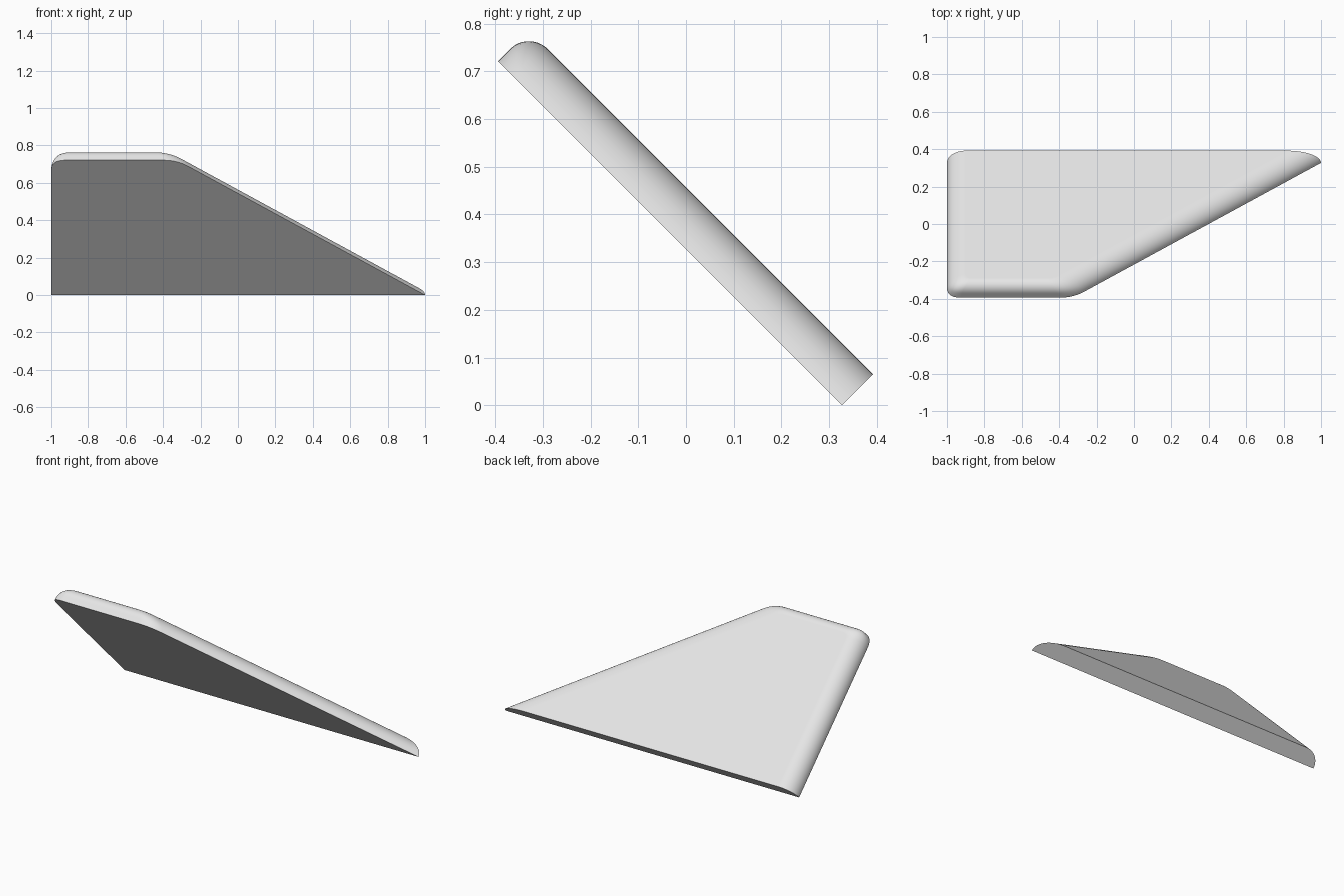
import bpy, bmesh, math
from mathutils import Vector

cube = bpy.data.objects.get("Cube")
if cube:
    bpy.data.objects.remove(cube, do_unlink=True)

SPAN = 1.02        # length up the slope
THICK = 0.092      # slab thickness
SWEEP = 1.326      # sideways run of the slanted edge
TIP_R = 0.056      # rounding of the upper edge
LAYERS, CORNER = 14, 7

# Slab axes: up the slope and out of the upper face
ROOT = Vector((0, 0.327, 0))
UP = Vector((0, -1, 1)).normalized()
OUT = Vector((0, 1, 1)).normalized()


def place(p, w):
    return ROOT + Vector((p.x, 0, 0)) + UP * p.y + OUT * w


def round_corner(before, corner, after, r):
    """Points of a soft curve replacing a corner."""
    a = corner + (before - corner).normalized() * r
    b = corner + (after - corner).normalized() * r
    steps = [i / CORNER for i in range(CORNER + 1)]
    return [a * (1 - s) ** 2 + corner * 2 * s * (1 - s) + b * s * s for s in steps]


def outline(angle):
    """Outline of one layer, inset on every edge but the root."""
    w = THICK * math.sin(angle)
    inset = 1 - math.cos(angle)
    rise = max(0, w - (THICK - TIP_R))
    top = SPAN - TIP_R + math.sqrt(max(0, TIP_R ** 2 - rise ** 2))
    left = -1 + 0.1 * inset
    right = 1 - 0.18 * inset
    a, b = Vector((left, 0)), Vector((right, 0))
    c = Vector((right - SWEEP * top / SPAN, top))
    d = Vector((left, top))
    r = 0.075 * (1 - 0.5 * inset)
    pts = [a, b] + round_corner(b, c, d, r) + round_corner(c, d, a, r)
    return [place(p, w) for p in pts]


# Fin body: stacked layers joined by faces
bm = bmesh.new()
rings = [[bm.verts.new(p) for p in outline(math.pi / 2 * i / LAYERS)]
         for i in range(LAYERS + 1)]
for low, high in zip(rings, rings[1:]):
    for i in range(len(low)):
        j = (i + 1) % len(low)
        bm.faces.new((low[i], low[j], high[j], high[i]))
bm.faces.new(rings[0])
bm.faces.new(rings[-1])
bmesh.ops.recalc_face_normals(bm, faces=bm.faces)
mesh = bpy.data.meshes.new("swept_fin")
bm.to_mesh(mesh)
bm.free()
fin = bpy.data.objects.new("swept_fin", mesh)
bpy.context.collection.objects.link(fin)

# Material
grey = bpy.data.materials.new("light_grey")
grey.use_nodes = True
colour = (0.8, 0.8, 0.8, 1)
grey.diffuse_color = colour
grey.node_tree.nodes["Principled BSDF"].inputs["Base Color"].default_value = colour
mesh.materials.append(grey)

# Smooth rounded edges, sharp root and underside
bpy.ops.object.select_all(action='DESELECT')
fin.select_set(True)
bpy.context.view_layer.objects.active = fin
bpy.ops.object.shade_smooth_by_angle(angle=math.radians(35))
weighted = fin.modifiers.new("even_shading", 'WEIGHTED_NORMAL')
weighted.keep_sharp = True
